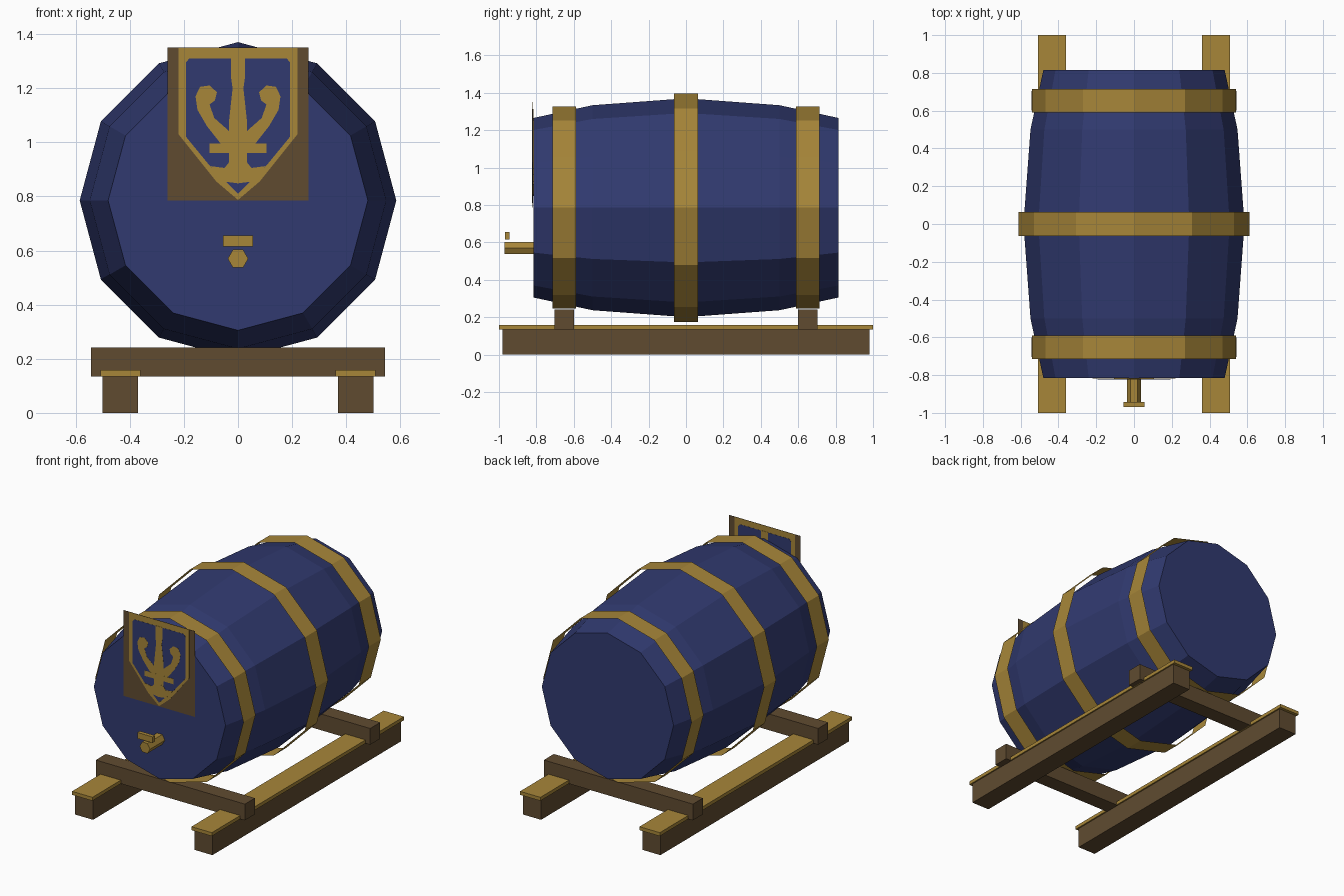
import bpy, bmesh, math
from mathutils import Matrix, Vector

if "Cube" in bpy.data.objects:
    bpy.data.objects.remove(bpy.data.objects["Cube"])


def mat(name, r, g, b):
    lin = [((c / 255 + 0.055) / 1.055) ** 2.4 for c in (r, g, b)]
    m = bpy.data.materials.new(name)
    m.diffuse_color = (*lin, 1)
    m.use_nodes = True
    m.node_tree.nodes["Principled BSDF"].inputs["Base Color"].default_value = m.diffuse_color
    return m


BLUE = mat("navy_blue", 49, 58, 112)
GOLD = mat("old_gold", 167, 134, 57)
BROWN = mat("dark_brown", 96, 75, 48)
AXIS_Z = 0.785


def finish(name, bm, material):
    bmesh.ops.recalc_face_normals(bm, faces=bm.faces)
    me = bpy.data.meshes.new(name)
    bm.to_mesh(me)
    bm.free()
    me.materials.append(material)
    ob = bpy.data.objects.new(name, me)
    bpy.context.collection.objects.link(ob)
    return ob


def box(name, lo, hi, material):
    bm = bmesh.new()
    lo, hi = Vector(lo), Vector(hi)
    size = hi - lo
    bmesh.ops.create_cube(bm, size=1, matrix=Matrix.Translation((lo + hi) / 2) @ Matrix.Diagonal((*size, 1)))
    return finish(name, bm, material)


def tube(name, profile, sides, material, caps, z=AXIS_Z, phase=math.pi / 2):
    """Sweep (y, radius) rings around an axis running along y."""
    bm = bmesh.new()
    rings = []
    for y, r in profile:
        angles = [phase + 2 * math.pi * i / sides for i in range(sides)]
        rings.append([bm.verts.new((r * math.cos(a), y, z + r * math.sin(a))) for a in angles])
    for a, b in zip(rings, rings[1:]):
        for i in range(sides):
            j = (i + 1) % sides
            bm.faces.new((a[i], a[j], b[j], b[i]))
    if caps:
        bm.faces.new(rings[0])
        bm.faces.new(rings[-1])
    return finish(name, bm, material)


def plate(name, points, thick, material, mirrored=False):
    """Thin upright plate just in front of the barrel head, seen from both sides."""
    bm = bmesh.new()
    for s in ((1, -1) if mirrored else (1,)):
        front = [bm.verts.new((s * x, -0.82 - thick / 2, z)) for x, z in points]
        face = bm.faces.new(front)
        new = bmesh.ops.extrude_face_region(bm, geom=[face], use_keep_orig=True)["geom"]
        for v in new:
            if isinstance(v, bmesh.types.BMVert):
                v.co.y += thick
    return finish(name, bm, material)


def both(half):
    """Complete a right-hand outline with its mirror image."""
    return half + [(-x, z) for x, z in reversed(half) if x > 0]


# Barrel body
tube("barrel", [(-0.815, 0.48), (-0.5, 0.548), (0, 0.585), (0.5, 0.548), (0.815, 0.48)], 12, BLUE, True)

# Open metal hoops
for label, y, r in (("front", -0.652, 0.54), ("middle", 0, 0.612), ("rear", 0.652, 0.54)):
    tube(label + "_hoop", [(y - 0.063, r), (y + 0.063, r)], 12, GOLD, False)

# Tap and its handle
tube("tap", [(-0.97, 0.038), (-0.81, 0.038)], 6, GOLD, True, z=0.57, phase=0)
box("tap_handle", (-0.055, -0.968, 0.615), (0.055, -0.943, 0.655), GOLD)

# Stand: two rails with cap boards, two cross beams
for side, s in (("left", -1), ("right", 1)):
    x = s * 0.435
    box(side + "_rail", (x - 0.065, -0.98, 0), (x + 0.065, 0.98, 0.137), BROWN)
    box(side + "_rail_cap", (x - 0.074, -1, 0.135), (x + 0.074, 1, 0.158), GOLD)
for end, y in (("front", -0.652), ("rear", 0.652)):
    box(end + "_cross_beam", (-0.543, y - 0.052, 0.135), (0.543, y + 0.052, 0.242), BROWN)

# Sign board with a painted shield
plate("sign_board", both([(0.26, 1.35), (0.26, 0.785)]), 0.001, BROWN)
plate("shield_border", both([(0.22, 1.349), (0.22, 1.03), (0.14, 0.93), (0.08, 0.855), (0, 0.787)]), 0.003, GOLD)
plate("shield_field", both([(0.18, 1.31), (0.192, 1.295), (0.192, 1.02), (0.11, 0.92), (0, 0.81)]), 0.005, BLUE)

# Plain shield ornament: central bar, crossbar, two curved arms, lower flare
plate("ornament_bar", both([(0.026, 1.312), (0.026, 1.24), (0.02, 1.2), (0.034, 1.07), (0.034, 0.86)]), 0.007, GOLD)
plate("ornament_crossbar", both([(0.105, 0.995), (0.105, 0.96)]), 0.0074, GOLD)
plate("ornament_arms", [(0.14, 1.205), (0.105, 1.21), (0.078, 1.185), (0.085, 1.155), (0.105, 1.14),
                        (0.088, 1.09), (0.02, 1.03), (0.02, 0.99), (0.06, 0.99), (0.115, 1.06),
                        (0.15, 1.12), (0.157, 1.17)], 0.0066, GOLD, True)
plate("ornament_flare", both([(0.03, 0.93), (0.05, 0.905), (0.1, 0.912), (0.075, 0.88), (0.05, 0.855), (0, 0.848)]),
      0.0078, GOLD)
